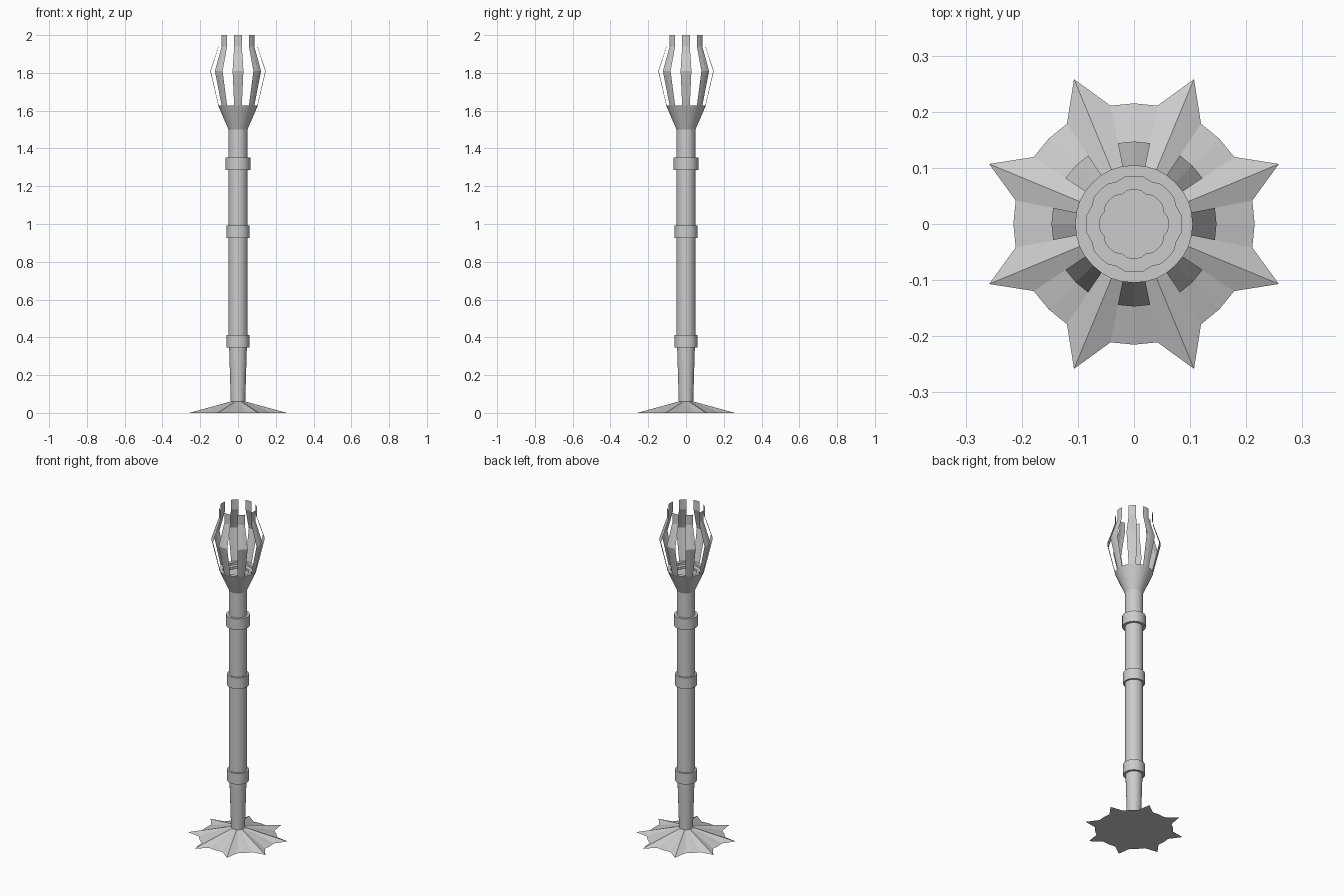
import bpy
import bmesh
from math import cos, sin, pi

cube = bpy.data.objects.get("Cube")
if cube:
    bpy.data.objects.remove(cube, do_unlink=True)

SEGMENTS = 32

metal = bpy.data.materials.new("grey_metal")
metal.use_nodes = True
GREY = (0.6, 0.6, 0.6, 1)
metal.diffuse_color = GREY
metal.node_tree.nodes["Principled BSDF"].inputs["Base Color"].default_value = GREY


def finish(name, bm):
    mesh = bpy.data.meshes.new(name)
    bm.to_mesh(mesh)
    bm.free()
    mesh.materials.append(metal)
    obj = bpy.data.objects.new(name, mesh)
    bpy.context.collection.objects.link(obj)
    return obj


def point(radius, step, z):
    angle = 2 * pi * step / SEGMENTS
    return (radius * cos(angle), radius * sin(angle), z)


def loft(name, profile, cap_start=True, cap_end=True):
    """Revolve (radius, z, star) rows; star scales every fourth point."""
    bm = bmesh.new()
    rings = []
    for radius, z, star in profile:
        rings.append([bm.verts.new(point(radius * (star if i % 4 == 2 else 1), i, z))
                      for i in range(SEGMENTS)])
    for low, high in zip(rings, rings[1:]):
        for i in range(SEGMENTS):
            j = (i + 1) % SEGMENTS
            bm.faces.new((low[i], low[j], high[j], high[i]))
    if cap_start:
        bm.faces.new(rings[0][::-1])
    if cap_end:
        bm.faces.new(rings[-1])
    return finish(name, bm)


# Eight-pointed foot
loft("star_foot", [(0.215, 0, 1.3), (0.04, 0.06, 1)])

# Shaft with a tapered lower end
loft("shaft", [(0.038, 0.05, 1), (0.047, 0.35, 1), (0.05, 0.41, 1), (0.05, 1.5, 1)])

# Collars around the shaft
for label, radius, bottom in (("lower", 0.06, 0.345),
                              ("middle", 0.06, 0.925),
                              ("upper", 0.065, 1.285)):
    loft(label + "_collar", [(radius, bottom, 1), (radius, bottom + 0.067, 1)])

# Flared cup with a shallow stepped, scalloped floor
loft("cup", [(0.05, 1.5, 1), (0.105, 1.627, 1), (0.085, 1.627, 0.95),
             (0.085, 1.613, 0.95), (0.061, 1.613, 0.93), (0.061, 1.6, 0.93)],
     cap_start=False)

# Cage of thin bent bars
BAR = [(0.104, 1.627), (0.147, 1.81), (0.104, 1.94), (0.104, 2.0)]
for k in range(8):
    bm = bmesh.new()
    rows = [[bm.verts.new(point(r, 4 * k + s, z)) for s in (-1, 0, 1)] for r, z in BAR]
    for low, high in zip(rows, rows[1:]):
        for i in range(2):
            bm.faces.new((low[i], low[i + 1], high[i + 1], high[i]))
    finish("cage_bar_%d" % (k + 1), bm)
